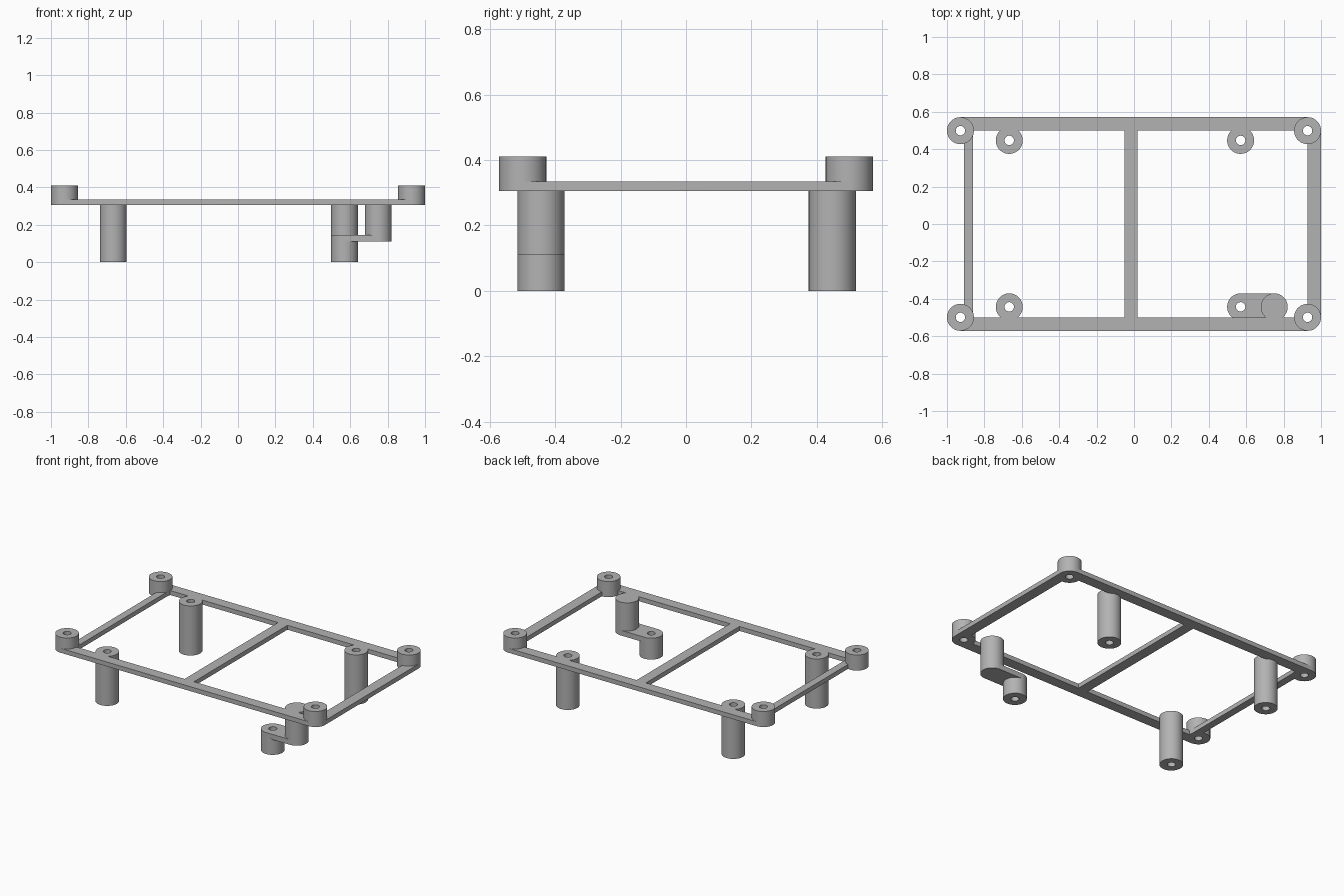
import bpy
import math

default = bpy.data.objects.get("Cube")
if default:
    bpy.data.objects.remove(default, do_unlink=True)

# One plain grey for the whole casting
grey = bpy.data.materials.new("plain_grey")
grey.use_nodes = True
colour = (0.45, 0.45, 0.45, 1)
grey.diffuse_color = colour
grey.node_tree.nodes["Principled BSDF"].inputs["Base Color"].default_value = colour

RADIUS, HOLE = 0.072, 0.025
LOW, DECK, TOP = 0.305, 0.335, 0.41
ARM_LOW, ARM_TOP = 0.11, 0.145
CX, CY = 0.928, 0.499


def prism(name, outline, z0, z1):
    """Extrude a closed outline between two heights."""
    n = len(outline)
    verts = [(x, y, z) for z in (z0, z1) for x, y in outline]
    faces = [tuple(reversed(range(n))), tuple(range(n, 2 * n))]
    faces += [(i, (i + 1) % n, n + (i + 1) % n, n + i) for i in range(n)]
    mesh = bpy.data.meshes.new(name)
    mesh.from_pydata(verts, [], faces)
    mesh.materials.append(grey)
    obj = bpy.data.objects.new(name, mesh)
    bpy.context.collection.objects.link(obj)
    return obj


def arc(x, y, r, start=0.0, sweep=2 * math.pi, steps=64):
    return [(x + r * math.cos(start + sweep * i / steps),
             y + r * math.sin(start + sweep * i / steps)) for i in range(steps)]


def tube(name, x, y, z0, z1, r=RADIUS):
    return prism(name, arc(x, y, r), z0, z1)


def bar(name, x0, x1, y0, y1):
    return prism(name, [(x0, y0), (x1, y0), (x1, y1), (x0, y1)], LOW, DECK)


def combine(target, other, operation):
    """Apply a boolean and discard the helper."""
    mod = target.modifiers.new("join", 'BOOLEAN')
    mod.operation, mod.solver, mod.object = operation, 'EXACT', other
    bpy.ops.object.select_all(action='DESELECT')
    bpy.context.view_layer.objects.active = target
    target.select_set(True)
    bpy.ops.object.modifier_apply(modifier=mod.name)
    bpy.data.objects.remove(other, do_unlink=True)


# Frame rails
frame = bar("mounting_frame", -CX, CX, -0.571, -0.499)
parts = [
    bar("back_rail", -CX, CX, 0.499, 0.571),
    bar("right_rail", -0.91, -0.86, -CY, CY),
    bar("left_rail", CX, 1.0, -CY, CY),
    bar("middle_rail", -0.05, 0.02, -0.53, 0.53),
]

# Corner bosses and straight legs
bosses = [(sx * CX, sy * CY) for sx in (-1, 1) for sy in (-1, 1)]
legs = [(-0.667, -0.443), (-0.667, 0.447), (0.57, 0.447)]
parts += [tube("corner_boss", x, y, LOW, TOP) for x, y in bosses]
parts += [tube("leg", x, y, 0, DECK) for x, y in legs]

# Solid post carrying the offset foot
FOOT_X, POST_X, FOOT_Y = 0.57, 0.75, -0.443
parts.append(tube("offset_post", POST_X, FOOT_Y, ARM_TOP, DECK))
for part in parts:
    combine(frame, part, 'UNION')
for x, y in bosses + legs:
    combine(frame, tube("drill", x, y, -0.1, 0.5, HOLE), 'DIFFERENCE')

# Offset arm with rounded ends, and the foot under it
half = math.pi / 2
slot = (arc(POST_X, FOOT_Y, RADIUS, -half, math.pi, 32) + [(POST_X, FOOT_Y + RADIUS)]
        + arc(FOOT_X, FOOT_Y, RADIUS, half, math.pi, 32) + [(FOOT_X, FOOT_Y - RADIUS)])
arm = prism("offset_arm", slot, ARM_LOW, ARM_TOP)
foot = tube("offset_foot", FOOT_X, FOOT_Y, 0, ARM_LOW)
for obj in (arm, foot):
    combine(obj, tube("drill", FOOT_X, FOOT_Y, -0.1, 0.5, HOLE), 'DIFFERENCE')

# Smooth round walls, sharp rims
for obj in (frame, arm, foot):
    bpy.ops.object.select_all(action='DESELECT')
    bpy.context.view_layer.objects.active = obj
    obj.select_set(True)
    bpy.ops.object.shade_smooth_by_angle(angle=math.radians(30))
